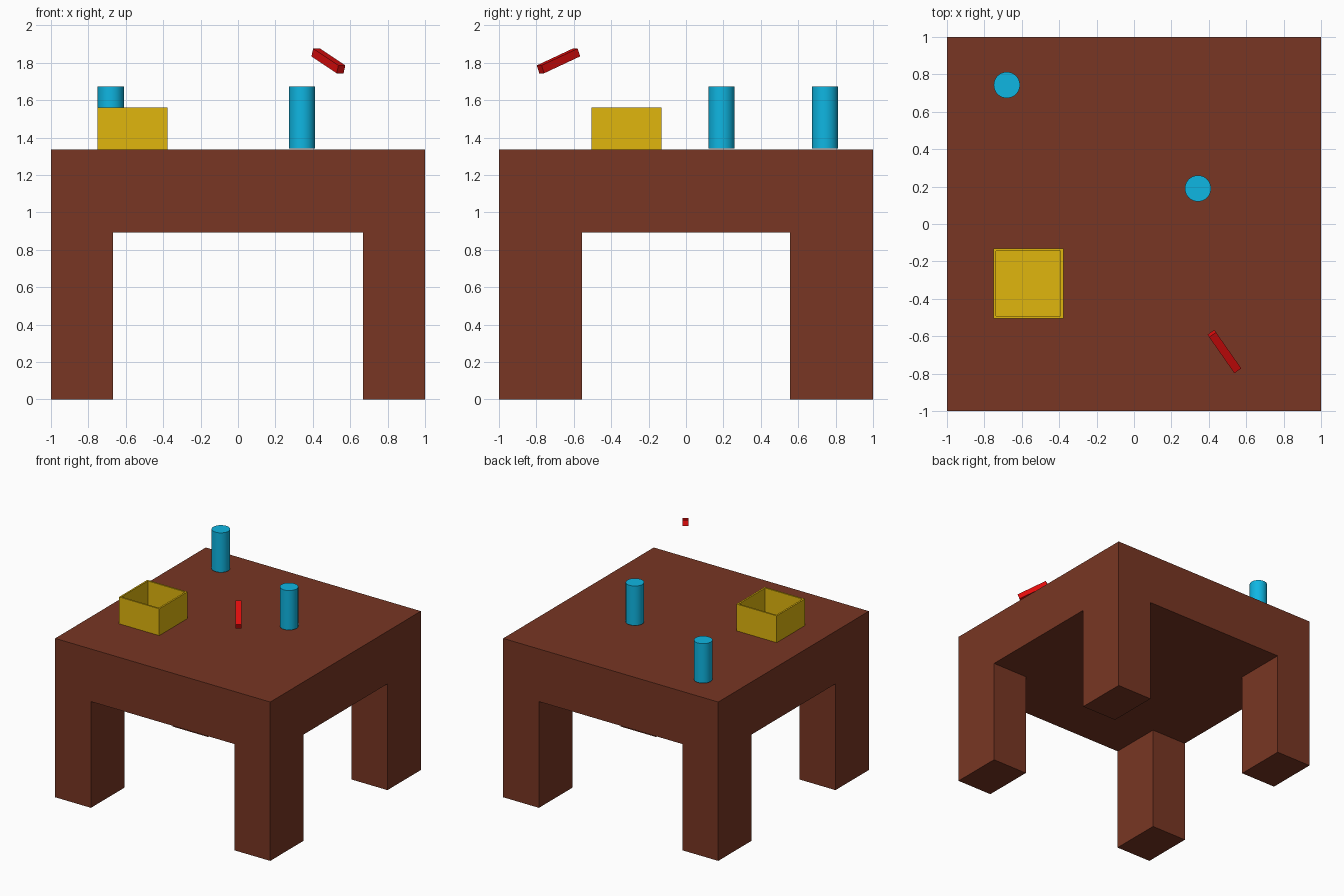
import bpy, bmesh
from math import radians
from mathutils import Vector, Matrix

if "Cube" in bpy.data.objects:
    bpy.data.objects.remove(bpy.data.objects["Cube"])

TOP = 1.335      # tabletop height
UNDER = 0.893    # underside height


def srgb(r, g, b):
    return tuple((c / 255 / 12.92) if c < 11 else ((c / 255 + 0.055) / 1.055) ** 2.4
                 for c in (r, g, b)) + (1.0,)


def material(name, rgb):
    m = bpy.data.materials.new(name)
    m.diffuse_color = srgb(*rgb)
    m.use_nodes = True
    m.node_tree.nodes["Principled BSDF"].inputs["Base Color"].default_value = m.diffuse_color
    return m


def finish(bm, name, mat):
    bmesh.ops.recalc_face_normals(bm, faces=bm.faces[:])
    me = bpy.data.meshes.new(name)
    bm.to_mesh(me)
    bm.free()
    ob = bpy.data.objects.new(name, me)
    bpy.context.collection.objects.link(ob)
    me.materials.append(mat)
    return ob


def box_mesh(lo, hi):
    lo, hi = Vector(lo), Vector(hi)
    bm = bmesh.new()
    bmesh.ops.create_cube(bm, size=1, matrix=Matrix.Translation((lo + hi) / 2)
                          @ Matrix.Diagonal((*(hi - lo), 1)))
    return bm


brown = material("brown", (120, 54, 35))
yellow = material("yellow", (224, 182, 13))
blue = material("blue", (15, 182, 226))
red = material("red", (225, 12, 12))

# Table: thick slab, cut into a 3x3 grid, corner cells pulled down as legs
bm = box_mesh((-1, -1, UNDER), (1, 1, TOP))
for axis, d in ((0, 0.667), (1, 0.557)):
    for s in (-1, 1):
        n = Vector((0, 0, 0))
        n[axis] = 1
        bmesh.ops.bisect_plane(bm, geom=bm.verts[:] + bm.edges[:] + bm.faces[:],
                               plane_co=n * d * s, plane_no=n)
bm.normal_update()
corners = []
for f in bm.faces:
    c = f.calc_center_median()
    if f.normal.z < -0.5 and abs(c.x) > 0.667 and abs(c.y) > 0.557:
        corners.append(f)
legs = bmesh.ops.extrude_discrete_faces(bm, faces=corners)["faces"]
for v in {v for f in legs for v in f.verts}:
    v.co.z = 0
bmesh.ops.dissolve_limit(bm, angle_limit=radians(1), verts=bm.verts[:], edges=bm.edges[:])
finish(bm, "table", brown)

# Open tray: inset the top of a box and sink it
bm = box_mesh((-0.752, -0.506, TOP + 0.001), (-0.378, -0.13, 1.561))
bm.normal_update()
top = max(bm.faces, key=lambda f: f.calc_center_median().z)
bmesh.ops.inset_region(bm, faces=[top], thickness=0.02)
inner = bmesh.ops.extrude_discrete_faces(bm, faces=[top])["faces"][0]
for v in inner.verts:
    v.co.z = TOP + 0.02
finish(bm, "open_box", yellow)

# Two upright cylinders
for name, x, y in (("right_cylinder", 0.342, 0.19), ("left_cylinder", -0.68, 0.743)):
    bpy.ops.mesh.primitive_cylinder_add(vertices=40, radius=0.07, depth=0.332,
                                        location=(x, y, 1.508))
    ob = bpy.context.object
    ob.name = name
    ob.data.materials.append(blue)
    bpy.ops.object.shade_smooth_by_angle(angle=radians(30))

# Tilted stick floating above the table
bm = box_mesh((-0.126, -0.0225, -0.0225), (0.126, 0.0225, 0.0225))
stick = finish(bm, "stick", red)
stick.matrix_world = (Matrix.Translation((0.483, -0.682, 1.81))
                      @ Matrix.Rotation(radians(-55), 4, 'Z')
                      @ Matrix.Rotation(radians(21), 4, 'Y'))
